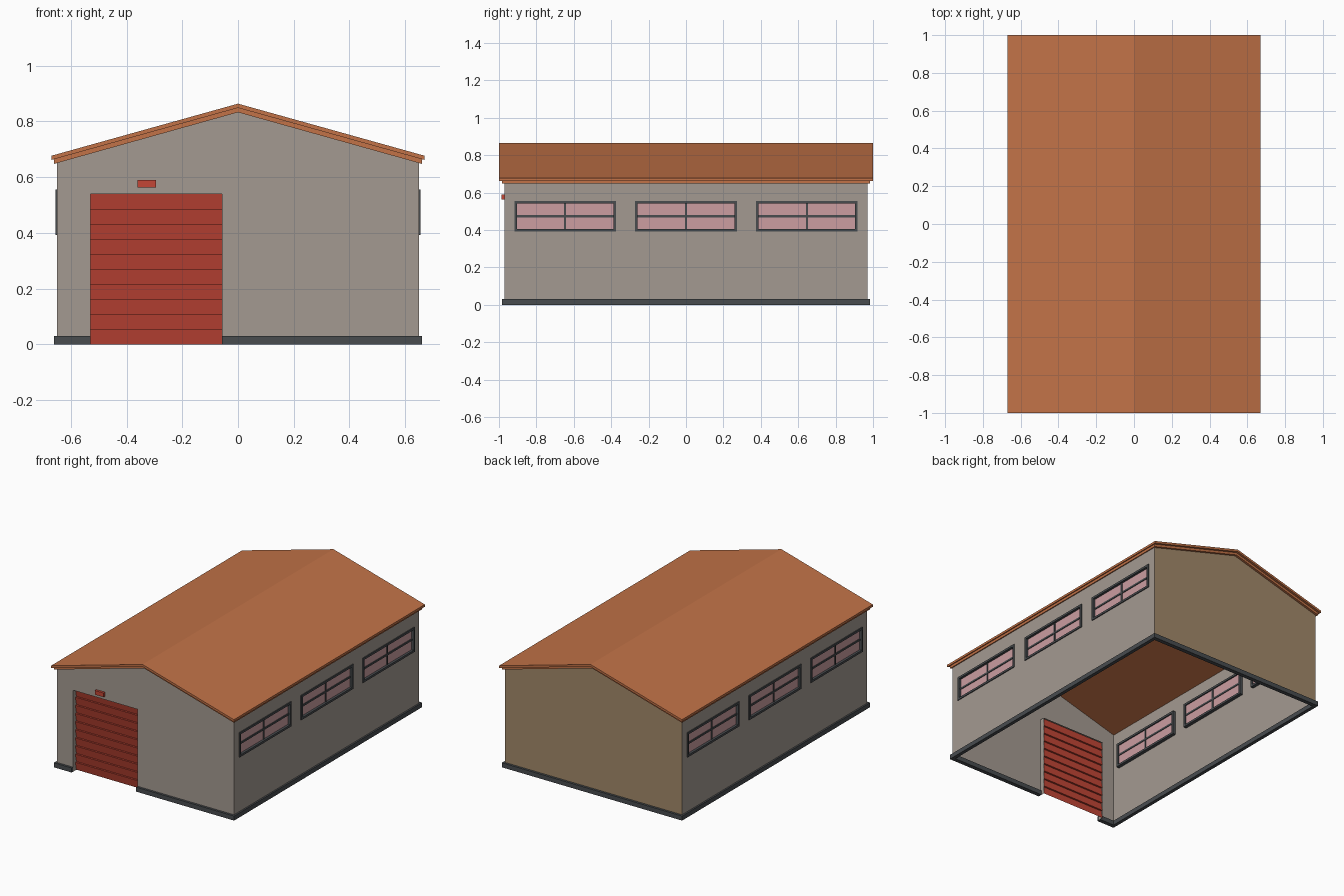
import bpy, bmesh

if "Cube" in bpy.data.objects:
    bpy.data.objects.remove(bpy.data.objects["Cube"])


def lin(c):
    c /= 255
    return c / 12.92 if c <= 0.04045 else ((c + 0.055) / 1.055) ** 2.4


def mat(name, r, g, b):
    m = bpy.data.materials.new(name)
    m.diffuse_color = (lin(r), lin(g), lin(b), 1)
    m.use_nodes = True
    m.node_tree.nodes["Principled BSDF"].inputs["Base Color"].default_value = m.diffuse_color
    return m


WALL = mat("wall_grey", 164, 154, 145)
BACK = mat("back_wall_tan", 162, 137, 106)
ROOF = mat("roof_orange", 194, 114, 71)
DOOR = mat("door_red", 196, 70, 54)
SLATE = mat("slate_grey", 72, 76, 79)
GLASS = mat("pink_glass", 204, 158, 161)

W, D, H, RIDGE = 0.65, 0.97, 0.655, 0.835   # wall half width, half depth, eave, ridge
DX0, DX1, DH = -0.53, -0.057, 0.54          # door opening
WZ0, WZ1 = 0.392, 0.555                     # window heights
WIN_Y, WIN_HALF = (-0.646, 0.0, 0.646), 0.272


def finish(name, bm, *mats, weld=True):
    if weld:
        bmesh.ops.remove_doubles(bm, verts=bm.verts, dist=1e-5)
        bmesh.ops.recalc_face_normals(bm, faces=bm.faces)
    me = bpy.data.meshes.new(name)
    bm.to_mesh(me)
    bm.free()
    for m in mats:
        me.materials.append(m)
    ob = bpy.data.objects.new(name, me)
    bpy.context.collection.objects.link(ob)
    return ob


def face(bm, pts):
    return bm.faces.new([bm.verts.new(p) for p in pts])


def box(bm, x0, x1, y0, y1, z0, z1):
    r = bmesh.ops.create_cube(bm, size=1)
    for v in r["verts"]:
        v.co = ((x0, x1)[v.co.x > 0], (y0, y1)[v.co.y > 0], (z0, z1)[v.co.z > 0])


# Thin wall shell: front with door notch, back gable in its own colour
bm = bmesh.new()
front = [(-W, 0), (DX0, 0), (DX0, DH), (DX1, DH), (DX1, 0), (W, 0), (W, H), (0, RIDGE), (-W, H)]
face(bm, [(x, -D, z) for x, z in front])
back = [(W, 0), (-W, 0), (-W, H), (0, RIDGE), (W, H)]
face(bm, [(x, D, z) for x, z in back]).material_index = 1
# Side walls as a grid of quads, leaving the window cells open
ys = [-D] + [y + s * WIN_HALF for y in WIN_Y for s in (-1, 1)] + [D]
zs = [0, WZ0, WZ1, H]
for side in (-1, 1):
    x = side * W
    for i in range(len(ys) - 1):
        for j in range(3):
            if j == 1 and i % 2 == 1:
                continue
            q = [(x, ys[i], zs[j]), (x, ys[i + 1], zs[j]),
                 (x, ys[i + 1], zs[j + 1]), (x, ys[i], zs[j + 1])]
            face(bm, q if side > 0 else q[::-1])
finish("walls", bm, WALL, BACK, weld=False)

# Door reveal going inward from the front wall
DY = -D + 0.035
bm = bmesh.new()
edge = [(DX0, 0), (DX0, DH), (DX1, DH), (DX1, 0)]
for (xa, za), (xb, zb) in zip(edge, edge[1:]):
    face(bm, [(xa, -D, za), (xa, DY, za), (xb, DY, zb), (xb, -D, zb)])
finish("door_reveal", bm, WALL)

# Roller door: overlapping tilted slats with a small ledge between them
bm = bmesh.new()
N, STEP = 10, 0.012
prof = []
for i in range(N):
    prof += [(DY, DH * i / N), (DY - STEP, DH * (i + 1) / N)]
for (ya, za), (yb, zb) in zip(prof, prof[1:]):
    face(bm, [(DX0, ya, za), (DX1, ya, za), (DX1, yb, zb), (DX0, yb, zb)])
finish("roller_door", bm, DOOR, weld=False)

# Small lamp box above the door
bm = bmesh.new()
box(bm, -0.36, -0.295, -D - 0.016, -D, 0.563, 0.59)
finish("door_lamp", bm, DOOR)

# Plinth strips around the foot, interrupted at the door
bm = bmesh.new()
o, t, h, e = 0.011, 0.012, 0.03, 0.985
for s in (-1, 1):
    box(bm, *sorted((s * (W - t), s * (W + o))), -e, e, 0, h)
box(bm, -W + t, W - t, D - t, e, 0, h)
box(bm, -W + t, DX0, -e, -D + t, 0, h)
box(bm, DX1, W - t, -e, -D + t, 0, h)
finish("plinth", bm, SLATE, weld=False)

# Windows: frame, mullions and pane on both long sides
bf, bg = bmesh.new(), bmesh.new()
f = 0.014
for s in (-1, 1):
    xo = sorted((s * 0.628, s * 0.656))
    xm = sorted((s * 0.632, s * 0.645))
    xg = sorted((s * 0.636, s * 0.640))
    for y in WIN_Y:
        a, b = y - WIN_HALF, y + WIN_HALF
        zc = (WZ0 + WZ1) / 2
        for y0, y1 in ((a, a + f), (b - f, b)):
            box(bf, *xo, y0, y1, WZ0, WZ1)
        for z0, z1 in ((WZ0, WZ0 + f), (WZ1 - f, WZ1)):
            box(bf, *xo, a + f, b - f, z0, z1)
        box(bf, *xm, y - 0.005, y + 0.005, WZ0 + f, WZ1 - f)
        box(bf, *xm, a + f, b - f, zc - 0.006, zc + 0.006)
        box(bg, *xg, a + f, b - f, WZ0 + f, WZ1 - f)
finish("window_frames", bf, SLATE, weld=False)
finish("window_panes", bg, GLASS, weld=False)


# Roof: two stacked gable slabs, the lower one slightly smaller
def slab(name, hw, hd, top_e, top_r, bot_e, bot_r):
    bm = bmesh.new()
    p = [(-hw, bot_e), (0, bot_r), (hw, bot_e), (hw, top_e), (0, top_r), (-hw, top_e)]
    for i in range(6):
        (xa, za), (xb, zb) = p[i], p[(i + 1) % 6]
        face(bm, [(xa, -hd, za), (xb, -hd, zb), (xb, hd, zb), (xa, hd, za)])
    for y in (-hd, hd):
        for q in ((0, 1, 4, 5), (1, 2, 3, 4)):
            face(bm, [(p[k][0], y, p[k][1]) for k in q])
    finish(name, bm, ROOF)


slab("roof_upper", 0.67, 1.0, 0.677, 0.864, 0.662, 0.849)
slab("roof_lower", 0.66, 0.985, 0.665, 0.849, 0.648, 0.833)
